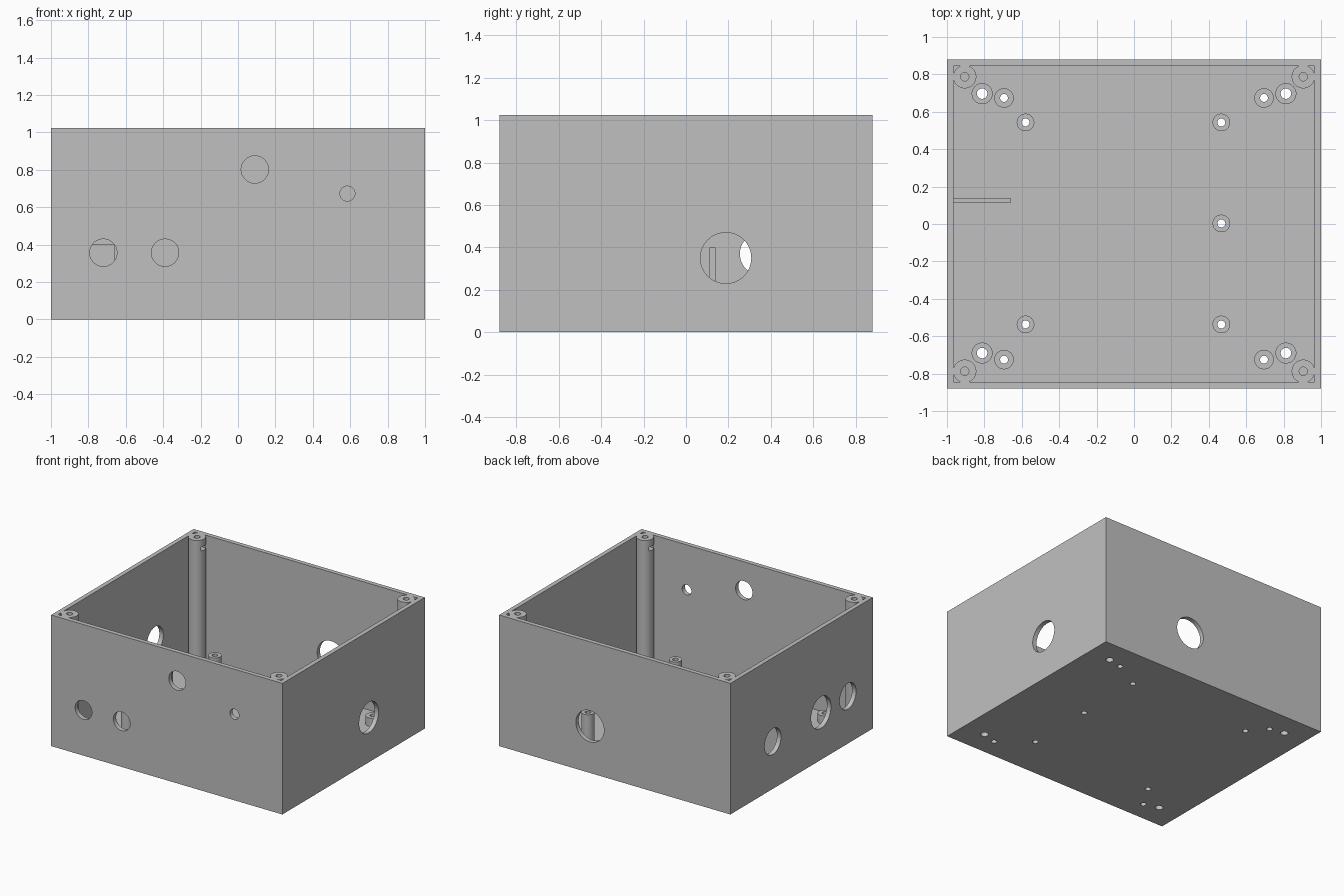
import bpy, bmesh
from math import pi
from mathutils import Matrix, Vector

if "Cube" in bpy.data.objects:
    bpy.data.objects.remove(bpy.data.objects["Cube"])

HX, HY, H, T = 1.0, 0.88, 1.025, 0.035

grey = bpy.data.materials.new("plain_grey")
grey.use_nodes = True
COLOUR = (0.53, 0.53, 0.53, 1)
grey.diffuse_color = COLOUR
grey.node_tree.nodes["Principled BSDF"].inputs["Base Color"].default_value = COLOUR


def add_box(bm, lo, hi):
    lo, hi = Vector(lo), Vector(hi)
    m = Matrix.Translation((lo + hi) / 2) @ Matrix.Diagonal((*(hi - lo), 1))
    bmesh.ops.create_cube(bm, size=1, matrix=m)


def add_cylinder(bm, centre, radius, length, axis="Z"):
    turn = {"X": Matrix.Rotation(pi / 2, 4, "Y"),
            "Y": Matrix.Rotation(pi / 2, 4, "X"), "Z": Matrix()}[axis]
    bmesh.ops.create_cone(bm, cap_ends=True, segments=48, radius1=radius, radius2=radius,
                          depth=length, matrix=Matrix.Translation(centre) @ turn)


def finish(bm, name):
    mesh = bpy.data.meshes.new(name)
    bm.to_mesh(mesh)
    bm.free()
    mesh.materials.append(grey)
    ob = bpy.data.objects.new(name, mesh)
    bpy.context.collection.objects.link(ob)
    return ob


def cut(ob, bm):
    # subtract the cutter solids, then bake the result and drop the cutter
    cutter = finish(bm, "cutter")
    cutter.hide_render = True
    mod = ob.modifiers.new("cut", "BOOLEAN")
    mod.operation, mod.solver, mod.object = "DIFFERENCE", "EXACT", cutter
    dg = bpy.context.evaluated_depsgraph_get()
    dg.update()
    baked = bpy.data.meshes.new_from_object(ob.evaluated_get(dg))
    ob.modifiers.clear()
    ob.data = baked
    bpy.data.objects.remove(cutter)


def smooth(ob):
    bpy.ops.object.select_all(action="DESELECT")
    ob.select_set(True)
    bpy.context.view_layer.objects.active = ob
    bpy.ops.object.shade_smooth_by_angle()


# standoffs: x, y, outer radius, bore radius, top height
standoffs = []
for side in (-1, 1):
    standoffs += [(0.812 * side, 0.697, 0.056, 0.028, 0.1),
                  (0.812 * side, -0.69, 0.056, 0.028, 0.1),
                  (0.695 * side, 0.674, 0.052, 0.021, 0.1),
                  (0.695 * side, -0.725, 0.052, 0.021, 0.1)]
for x, y in ((-0.58, 0.543), (-0.58, -0.537), (0.467, 0.543), (0.467, -0.537), (0.467, 0.003)):
    standoffs.append((x, y, 0.047, 0.021, 0.28))

# open-topped shell
bm = bmesh.new()
add_box(bm, (-HX, -HY, 0), (HX, HY, H))
shell = finish(bm, "case_shell")
bm = bmesh.new()
add_box(bm, (T - HX, T - HY, T), (HX - T, HY - T, H + 0.2))
cut(shell, bm)

# round openings in the walls and bores in the floor
bm = bmesh.new()
for x, z, r in ((-0.72, 0.357, 0.073), (-0.39, 0.357, 0.073),
                (0.09, 0.802, 0.073), (0.585, 0.673, 0.04)):
    add_cylinder(bm, (x, -HY, z), r, 0.1, "Y")
add_cylinder(bm, (0.215, HY, 0.365), 0.122, 0.1, "Y")
add_cylinder(bm, (HX, 0.188, 0.35), 0.12, 0.1, "X")
for y, r in ((0.355, 0.101), (-0.24, 0.123), (-0.572, 0.101)):
    add_cylinder(bm, (-HX, y, 0.37), r, 0.1, "X")
for x, y, _, bore, _ in standoffs:
    add_cylinder(bm, (x, y, 0), bore, 0.2)
cut(shell, bm)
smooth(shell)

# corner screw posts with a blind bore and a side slot for a nut
bm, cutter, slots = bmesh.new(), bmesh.new(), bmesh.new()
for sx in (-1, 1):
    for sy in (-1, 1):
        x, y = 0.905 * sx, 0.787 * sy
        base = T - 0.01
        add_cylinder(bm, (x, y, (H + base) / 2), 0.062, H - base)
        add_cylinder(cutter, (x, y, H), 0.022, 0.4)
        ends = sorted((x + 0.025 * sx, x - 0.1 * sx))
        add_box(slots, (ends[0], y - 0.03, 0.94), (ends[1], y + 0.03, 0.97))
posts = finish(bm, "screw_posts")
cut(posts, cutter)
cut(posts, slots)
smooth(posts)

# hollow standoffs on the floor
bm, cutter = bmesh.new(), bmesh.new()
for x, y, outer, bore, top in standoffs:
    add_cylinder(bm, (x, y, (top + T) / 2), outer, top - T)
    add_cylinder(cutter, (x, y, 0.2), bore, 0.5)
supports = finish(bm, "board_standoffs")
cut(supports, cutter)
smooth(supports)

# thin upright divider joined to the side wall
bm = bmesh.new()
add_box(bm, (-HX + T - 0.005, 0.112, T - 0.005), (-0.66, 0.139, 0.4))
finish(bm, "divider_fin")
